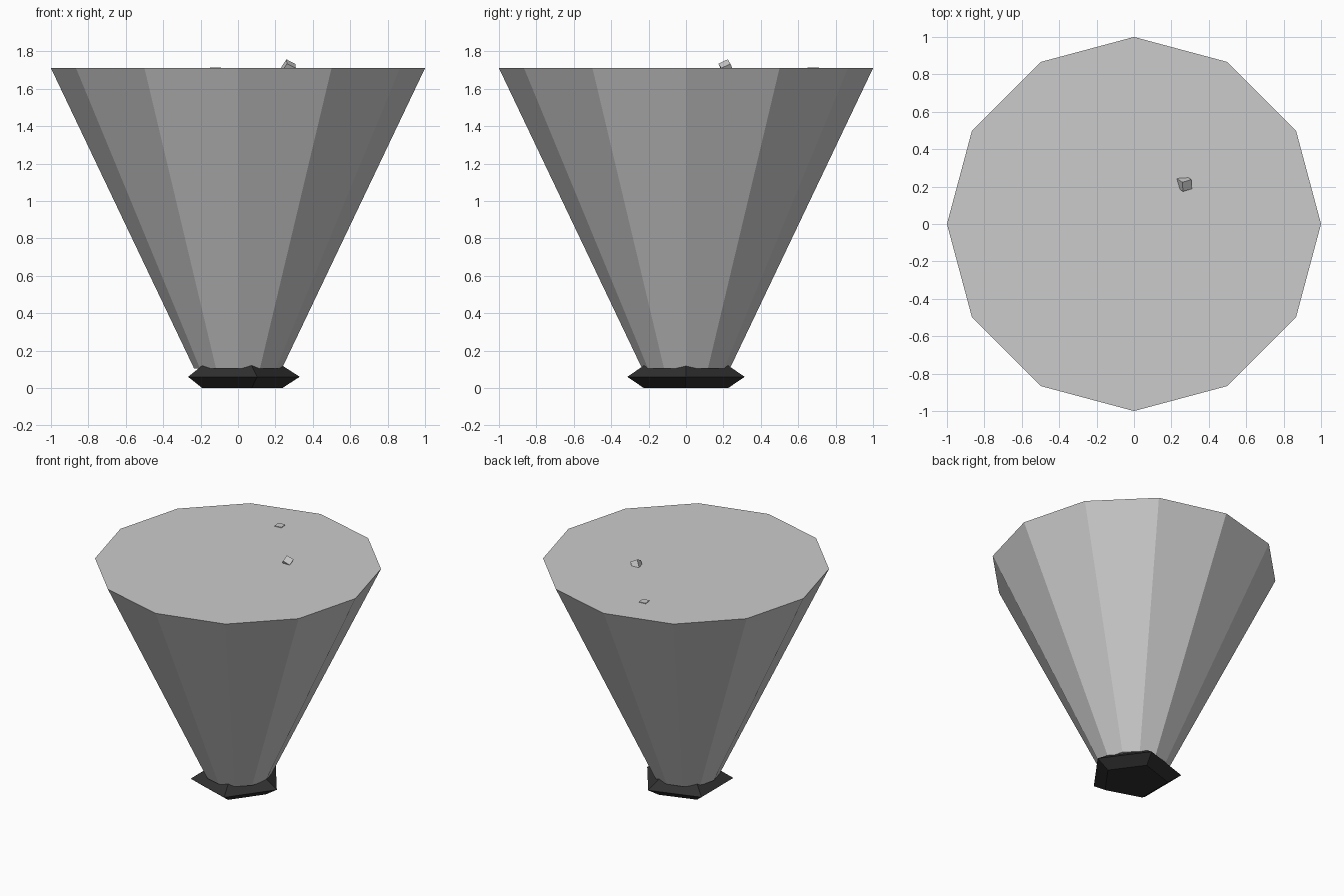
import bpy, bmesh, math
from mathutils import Matrix

if "Cube" in bpy.data.objects:
    bpy.data.objects.remove(bpy.data.objects["Cube"])


def loft(name, sides, rings):
    """Closed polygonal solid from (radius, z) rings, first corner on +x."""
    bm = bmesh.new()
    loops = []
    for r, z in rings:
        loops.append([bm.verts.new((r * math.cos(2 * math.pi * i / sides),
                                    r * math.sin(2 * math.pi * i / sides), z))
                      for i in range(sides)])
    for a, b in zip(loops, loops[1:]):
        for i in range(sides):
            j = (i + 1) % sides
            bm.faces.new((a[i], a[j], b[j], b[i]))
    bm.faces.new(loops[0][::-1])
    bm.faces.new(loops[-1])
    mesh = bpy.data.meshes.new(name)
    bm.to_mesh(mesh)
    bm.free()
    obj = bpy.data.objects.new(name, mesh)
    bpy.context.collection.objects.link(obj)
    return obj


def speck(name, location, rotation, size):
    bpy.ops.mesh.primitive_cube_add(size=size, location=location, rotation=rotation)
    bpy.context.object.name = name


# Flared twelve-sided beam
loft("beam_cone", 12, [(0.235, 0.105), (1.0, 1.71)])

# Dark five-sided lamp base with a bevelled rim
base = loft("lamp_base", 5, [(0.237, 0.0), (0.33, 0.06), (0.237, 0.12)])
dark = bpy.data.materials.new("dark_base")
dark.diffuse_color = (0.03, 0.03, 0.03, 1)
dark.use_nodes = True
dark.node_tree.nodes["Principled BSDF"].inputs["Base Color"].default_value = dark.diffuse_color
base.data.materials.append(dark)

# Small floating specks that just break through the top of the beam
speck("speck_high", (0.27, 0.215, 1.712), (0.5, 0.45, 0.3), 0.055)
speck("speck_low", (-0.12, 0.68, 1.687), (0.0, 0.0, 0.1), 0.055)
